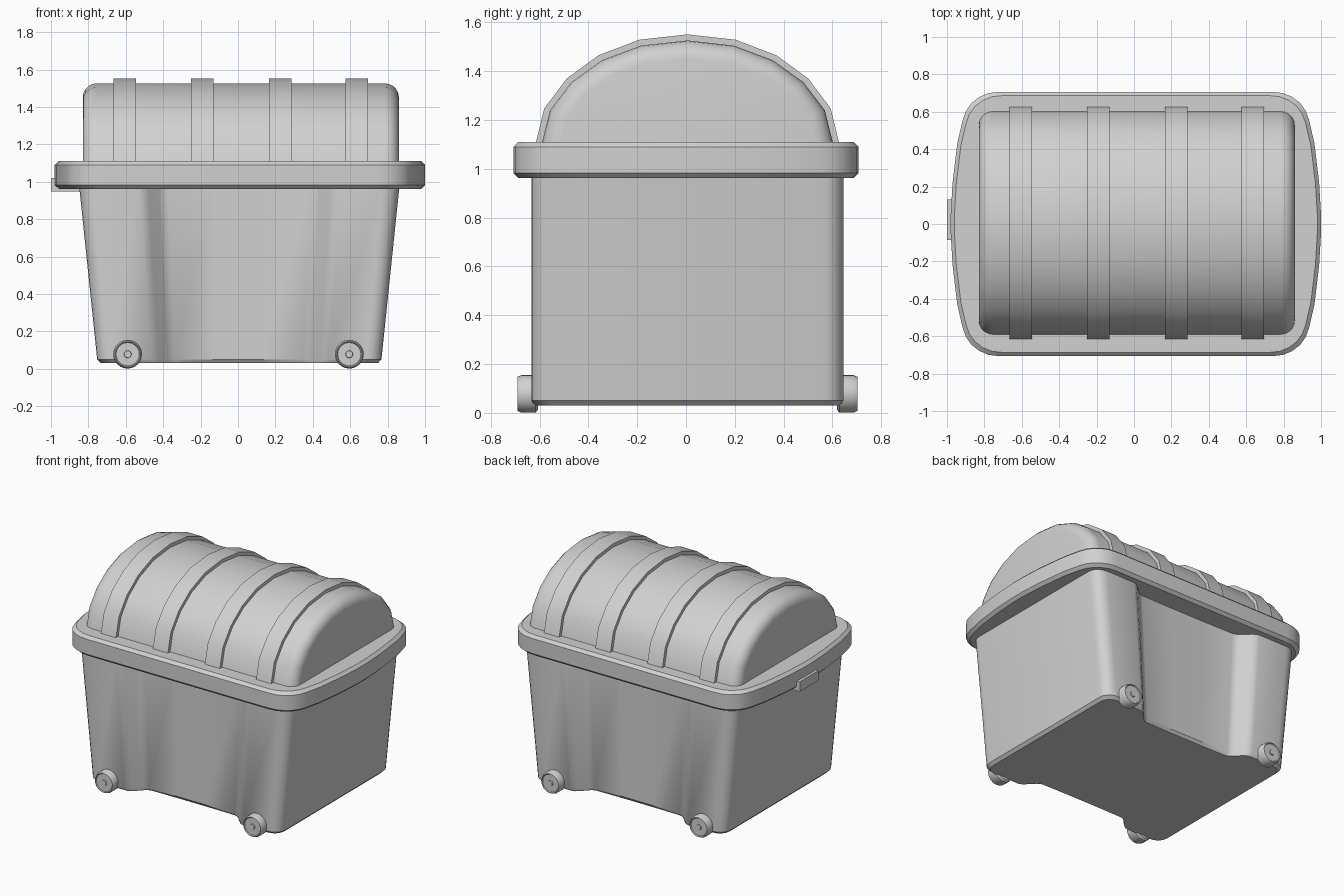
import bpy, bmesh, math

cube = bpy.data.objects.get("Cube")
if cube:
    bpy.data.objects.remove(cube, do_unlink=True)

grey = bpy.data.materials.new("light_grey")
grey.use_nodes = True
grey.diffuse_color = (0.64, 0.64, 0.64, 1)
grey.node_tree.nodes["Principled BSDF"].inputs["Base Color"].default_value = (0.64, 0.64, 0.64, 1)


def loft(name, rings, angle=35):
    """Skin a stack of matching closed rings and cap both ends."""
    bm = bmesh.new()
    loops = [[bm.verts.new(p) for p in ring] for ring in rings]
    n = len(loops[0])
    for a, b in zip(loops, loops[1:]):
        for i in range(n):
            j = (i + 1) % n
            bm.faces.new((a[i], a[j], b[j], b[i]))
    bm.faces.new(loops[0])
    bm.faces.new(loops[-1])
    bmesh.ops.recalc_face_normals(bm, faces=bm.faces)
    mesh = bpy.data.meshes.new(name)
    bm.to_mesh(mesh)
    bm.free()
    mesh.materials.append(grey)
    obj = bpy.data.objects.new(name, mesh)
    bpy.context.collection.objects.link(obj)
    bpy.ops.object.select_all(action='DESELECT')
    obj.select_set(True)
    bpy.context.view_layer.objects.active = obj
    bpy.ops.object.shade_smooth_by_angle(angle=math.radians(angle))


def four_way(quarter):
    """Mirror a quarter outline, given from the +x side round to +y."""
    half = quarter + [(-x, y) for x, y in reversed(quarter)]
    return half + [(-x, -y) for x, y in half]


# Tub: rounded corners, tapering in x, with a shallow recess front and back
R = 0.08
quarter = [(0.76 - R + R * math.cos(t), 0.64 - R + R * math.sin(t))
           for t in (math.radians(18 * k) for k in range(6))]
quarter += [(0.475, 0.64), (0.452, 0.632), (0.432, 0.615),
            (0.382, 0.563), (0.365, 0.55), (0.34, 0.543), (0.12, 0.54)]
tub = four_way(quarter)


def tub_ring(z, sx, sy):
    return [(0.007 + x * sx, 0.006 + y * sy, z) for x, y in tub]


loft("tub", [tub_ring(0.03, 0.975, 0.972), tub_ring(0.05, 1, 1), tub_ring(1.0, 1.13, 1)])

# Rim: bowed ends and chamfered edges
rim = four_way([(0.99, 0.05), (0.98, 0.22), (0.955, 0.43), (0.926, 0.556), (0.908, 0.605),
                (0.878, 0.647), (0.835, 0.68), (0.787, 0.7), (0.725, 0.707)])


def rim_ring(z, inset):
    return [(0.01 + x * (1 - inset / 0.99), y * (1 - inset / 0.707), z) for x, y in rim]


loft("rim", [rim_ring(0.962, 0.02), rim_ring(0.982, 0), rim_ring(1.09, 0), rim_ring(1.11, 0.02)], 25)

# Barrel lid with rounded ends
half_dome = [(0.598, 1.1), (0.563, 1.24), (0.475, 1.355), (0.35, 1.445), (0.19, 1.505)]
dome = half_dome + [(0, 1.526)] + [(-y, z) for y, z in reversed(half_dome)]


def dome_ring(x, grow):
    return [(x, 0.006 + y * (1 + grow / 0.598), 1.1 + (z - 1.1) * (1 + grow / 0.426))
            for y, z in dome]


steps = [math.radians(18 * k) for k in range(6)]
E = 0.075
lid = [dome_ring(-0.83 + E * (1 - math.sin(t)), -E * (1 - math.cos(t))) for t in reversed(steps)]
lid += [dome_ring(0.86 - E * (1 - math.sin(t)), -E * (1 - math.cos(t))) for t in steps]
loft("lid", lid, 40)

# Raised straps over the lid
for i, x in enumerate((-0.605, -0.19, 0.225, 0.635)):
    loft(f"lid_strap_{i + 1}", [dome_ring(x - 0.06, 0.025), dome_ring(x + 0.06, 0.025)])

# Latch tab under the rim on one end
loft("latch_tab", [[(x, y, z) for x, y in ((-0.84, -0.085), (-1.0, -0.085), (-1.0, 0.13), (-0.84, 0.13))]
                   for z in (0.948, 1.02)])

# Wheels with a shallow dished face and axle cap
profile = [(0.613, 0.065), (0.622, 0.077), (0.68, 0.077), (0.696, 0.07),
           (0.696, 0.066), (0.69, 0.062), (0.69, 0.02), (0.696, 0.018)]
turn = [math.tau * k / 24 for k in range(24)]
for side, label in ((-1, "front"), (1, "back")):
    for x, end in ((-0.59, "right"), (0.595, "left")):
        loft(f"{label}_{end}_wheel",
             [[(x + r * math.cos(t), 0.006 + side * d, 0.078 + r * math.sin(t)) for t in turn]
              for d, r in profile])
